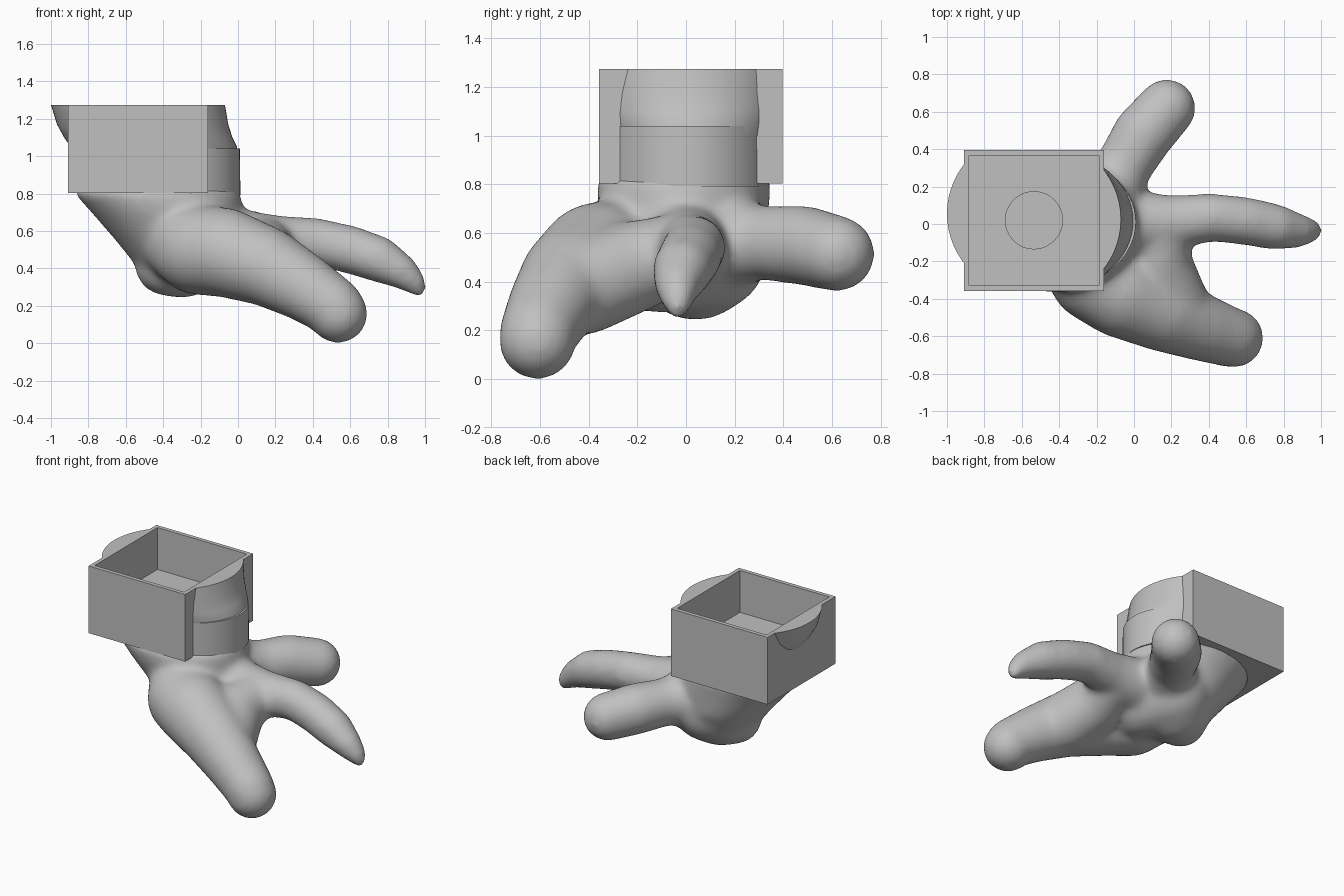
import bpy, bmesh, math
from mathutils import Vector

old = bpy.data.objects.get("Cube")
if old:
    bpy.data.objects.remove(old, do_unlink=True)

grey = bpy.data.materials.new("plain_grey")
grey.use_nodes = True
colour = (0.53, 0.53, 0.53, 1)
grey.diffuse_color = colour
grey.node_tree.nodes["Principled BSDF"].inputs["Base Color"].default_value = colour

WALL_L, WALL_R, FRONT, BACK = -0.91, -0.16, -0.357, 0.395
BASE, FLOOR, TOP = 0.803, 0.98, 1.274


def finish(bm, name, smooth=True):
    bmesh.ops.recalc_face_normals(bm, faces=bm.faces)
    mesh = bpy.data.meshes.new(name)
    bm.to_mesh(mesh)
    bm.free()
    mesh.materials.append(grey)
    if smooth:
        mesh.polygons.foreach_set("use_smooth", [True] * len(mesh.polygons))
        mesh.set_sharp_from_angle(angle=math.radians(35))
    obj = bpy.data.objects.new(name, mesh)
    bpy.context.collection.objects.link(obj)
    return obj


def loft(bm, sections, n=64):
    """Closed solid through ellipses given as (z, cx, cy, rx, ry)."""
    rings = []
    for z, cx, cy, rx, ry in sections:
        angles = [2 * math.pi * i / n for i in range(n)]
        rings.append([bm.verts.new((cx + rx * math.cos(a), cy + ry * math.sin(a), z))
                      for a in angles])
    for lo, hi in zip(rings, rings[1:]):
        for i in range(n):
            j = (i + 1) % n
            bm.faces.new((lo[i], lo[j], hi[j], hi[i]))
    bm.faces.new(rings[0][::-1])
    bm.faces.new(rings[-1])


def keep_side(bm, x, side):
    """Cut at a plane across x and keep one closed side."""
    bmesh.ops.bisect_plane(bm, geom=bm.verts[:] + bm.edges[:] + bm.faces[:],
                           plane_co=(x, 0, 0), plane_no=(-side, 0, 0), clear_outer=True)
    bmesh.ops.holes_fill(bm, edges=[e for e in bm.edges if e.is_boundary])


ball = bmesh.new()
bmesh.ops.create_icosphere(ball, subdivisions=3, radius=1)
directions = [v.co.copy() for v in ball.verts]
ball.free()


def limb(bm, joints):
    """Chain of hulls round successive balls given as (x, y, z, r)."""
    for pair in zip(joints, joints[1:]):
        verts = [bm.verts.new(Vector(j[:3]) + d * j[3]) for j in pair for d in directions]
        bmesh.ops.convex_hull(bm, input=verts)
    loose = [v for v in bm.verts if not v.link_faces]
    bmesh.ops.delete(bm, geom=loose, context='VERTS')


# Hand: wrist, rounded heel, three fingers and webbing, fused into one soft surface
hand = bmesh.new()
loft(hand, [(0.42, -0.33, 0.02, 0.22, 0.25), (0.55, -0.33, 0.01, 0.325, 0.32),
            (0.70, -0.38, -0.01, 0.405, 0.35), (0.80, -0.43, -0.01, 0.445, 0.358),
            (0.83, -0.43, 0, 0.43, 0.345)])
limb(hand, [(-0.385, 0.0, 0.42, 0.168), (-0.30, 0.04, 0.49, 0.25),
            (-0.24, 0.10, 0.51, 0.235), (-0.14, -0.10, 0.50, 0.23)])
limb(hand, [(-0.30, -0.13, 0.57, 0.24), (-0.21, -0.28, 0.50, 0.245),
            (-0.07, -0.37, 0.485, 0.24), (0.15, -0.47, 0.41, 0.213),
            (0.35, -0.55, 0.30, 0.183), (0.51, -0.605, 0.195, 0.162),
            (0.535, -0.61, 0.157, 0.16)])
limb(hand, [(-0.17, -0.03, 0.58, 0.21), (0.02, 0.0, 0.54, 0.175), (0.2, 0.01, 0.54, 0.145),
            (0.42, 0.035, 0.54, 0.13), (0.6, 0.015, 0.5, 0.13),
            (0.75, -0.015, 0.45, 0.125), (0.87, -0.035, 0.385, 0.095),
            (0.94, -0.035, 0.325, 0.067), (0.967, -0.035, 0.285, 0.043)])
limb(hand, [(-0.2, 0.08, 0.57, 0.22), (-0.06, 0.30, 0.56, 0.152),
            (0.05, 0.48, 0.55, 0.165), (0.175, 0.62, 0.515, 0.157)])
limb(hand, [(0.20, -0.42, 0.38, 0.2), (0.125, -0.22, 0.46, 0.19),
            (0.14, -0.04, 0.52, 0.16)])
hand_obj = finish(hand, "hand")
remesh = hand_obj.modifiers.new("fuse", 'REMESH')
remesh.mode = 'VOXEL'
remesh.voxel_size = 0.018
remesh.use_smooth_shade = True
soften = hand_obj.modifiers.new("soften", 'SMOOTH')
soften.factor = 0.5
soften.iterations = 28

# Wrist band showing beyond the box
band = bmesh.new()
loft(band, [(0.79, -0.43, 0.01, 0.443, 0.355), (1.04, -0.43, 0.01, 0.44, 0.355)])
keep_side(band, WALL_R - 0.015, 1)
finish(band, "wrist_band")

# Forearm pieces bulging through the two side walls
for name, x, side, shift in (("forearm_inner", WALL_R - 0.015, 1, 0),
                             ("forearm_outer", WALL_L + 0.015, -1, 0.03)):
    arm = bmesh.new()
    profile = [(1.0, -0.43, 0.02, 0.43, 0.35), (1.05, -0.45, 0.015, 0.445, 0.375),
               (1.10, -0.48, 0.015, 0.45, 0.405), (1.17, -0.51, 0.015, 0.458, 0.43),
               (TOP, -0.535, 0.025, 0.465, 0.445)]
    loft(arm, [(z, cx, cy + shift, rx, ry) for z, cx, cy, rx, ry in profile])
    keep_side(arm, x, side)
    finish(arm, name)

# Open box with thin walls
box = bmesh.new()
bmesh.ops.create_cube(box, size=1)
for v in box.verts:
    v.co = (WALL_R if v.co.x > 0 else WALL_L,
            BACK if v.co.y > 0 else FRONT,
            TOP if v.co.z > 0 else BASE)
lid = max(box.faces, key=lambda f: f.calc_center_median().z)
bmesh.ops.inset_region(box, faces=[lid], thickness=0.028, use_even_offset=True)
walls = bmesh.ops.extrude_discrete_faces(box, faces=[lid])
for v in walls["faces"][0].verts:
    v.co.z = FLOOR
box_obj = finish(box, "open_box", smooth=False)

# Round hole through the box floor
drill = bmesh.new()
loft(drill, [(BASE - 0.1, -0.535, 0.02, 0.153, 0.153),
             (FLOOR + 0.1, -0.535, 0.02, 0.153, 0.153)], n=48)
drill_obj = finish(drill, "hole_cutter", smooth=False)
drill_obj.hide_render = True
drill_obj.hide_viewport = True
hole = box_obj.modifiers.new("floor_hole", 'BOOLEAN')
hole.operation = 'DIFFERENCE'
hole.solver = 'EXACT'
hole.object = drill_obj
